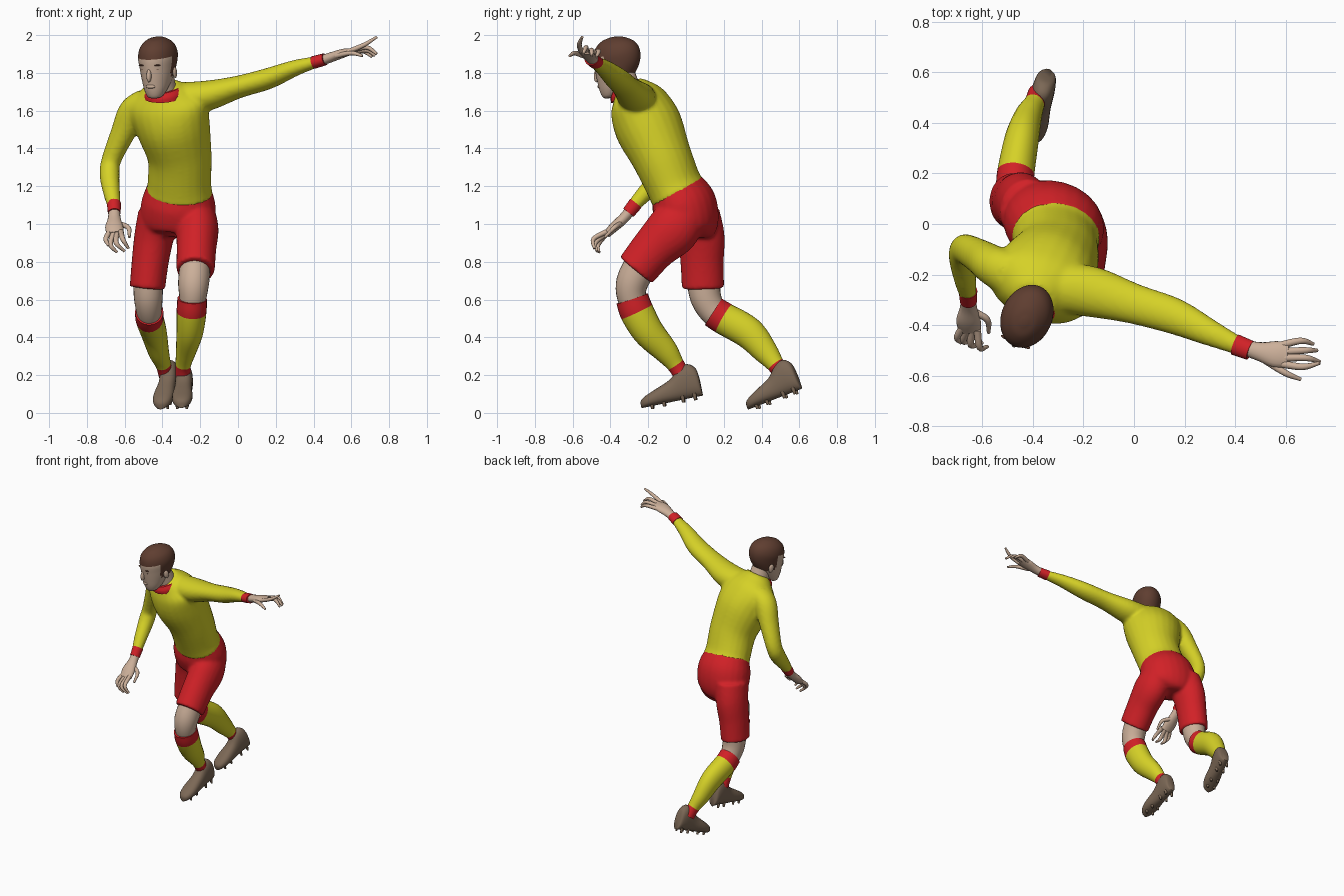
import bpy, bmesh, math
from mathutils import Vector, Matrix

default_cube = bpy.data.objects.get("Cube")
if default_cube:
    bpy.data.objects.remove(default_cube, do_unlink=True)


def material(name, *rgb):
    mat = bpy.data.materials.new(name)
    mat.use_nodes = True
    colour = (*rgb, 1)
    mat.diffuse_color = colour
    shader = mat.node_tree.nodes["Principled BSDF"]
    shader.inputs["Base Color"].default_value = colour
    shader.inputs["Roughness"].default_value = .7
    return mat


YELLOW = material("shirt yellow", .67, .64, .02)
RED = material("shorts red", .64, .015, .02)
SKIN = material("skin", .6, .43, .32)
HAIR = material("hair brown", .115, .048, .03)
LEATHER = material("shoe leather", .2, .138, .092)

LEVEL = Vector((1, 0, 0))           # sideways axis of the legs
FORE = Vector((0, 1, 0))            # sideways axis of the right arm
TURNED = Vector((.955, -.296, 0))   # sideways axis of the twisted trunk
REACH = Vector((.36, .93, 0))       # sideways axis of the reaching arm


def smooth_path(sections, steps):
    """Catmull-Rom interpolation of (x, y, z, half width, half depth)."""
    pts = [Vector(s) for s in sections]
    pts = [2 * pts[0] - pts[1]] + pts + [2 * pts[-1] - pts[-2]]
    out = []
    for a, b, c, d in zip(pts, pts[1:], pts[2:], pts[3:]):
        for i in range(steps):
            t = i / steps
            out.append(b + .5 * t * (c - a + t * (2 * a - 5 * b + 4 * c - d
                       + t * (3 * b - a - 3 * c + d))))
    return out + [pts[-2]]


def loft(bm, sections, side, normal=None, sides=24, steps=5, power=1):
    """Skin elliptical rings along a path and cap both ends."""
    path = smooth_path(sections, steps)
    centres = [Vector(p[:3]) for p in path]
    last = len(path) - 1
    rings = []
    for i, p in enumerate(path):
        along = normal or (centres[min(i + 1, last)] - centres[max(i - 1, 0)]).normalized()
        u = (side - along * side.dot(along)).normalized()
        v = along.cross(u)
        ring = []
        for k in range(sides):
            angle = math.tau * k / sides
            c, s = math.cos(angle), math.sin(angle)
            c = math.copysign(abs(c) ** power, c)
            s = math.copysign(abs(s) ** power, s)
            ring.append(bm.verts.new(centres[i] + u * c * p[3] + v * s * p[4]))
        rings.append(ring)
    for low, high in zip(rings, rings[1:]):
        for k in range(sides):
            j = (k + 1) % sides
            bm.faces.new((low[k], low[j], high[j], high[k]))
    bm.faces.new(rings[0][::-1])
    bm.faces.new(rings[-1])


def finish(name, bm, *mats, matrix=None, blend=0):
    """Turn a bmesh into a smooth object; blend fuses its pieces."""
    bmesh.ops.recalc_face_normals(bm, faces=bm.faces)
    mesh = bpy.data.meshes.new(name)
    bm.to_mesh(mesh)
    bm.free()
    for mat in mats:
        mesh.materials.append(mat)
    mesh.shade_smooth()
    mesh.set_sharp_from_angle(angle=math.radians(50))
    obj = bpy.data.objects.new(name, mesh)
    bpy.context.collection.objects.link(obj)
    if matrix:
        obj.matrix_world = matrix
    if blend:
        remesh = obj.modifiers.new("fuse", "REMESH")
        remesh.mode = "VOXEL"
        remesh.voxel_size = blend
        remesh.use_smooth_shade = True
        relax = obj.modifiers.new("relax", "SMOOTH")
        relax.factor = .5
        relax.iterations = 5
    return obj


def tube(name, mat, sections, side, **options):
    bm = bmesh.new()
    loft(bm, sections, side, **options)
    return finish(name, bm, mat)


# Shirt: trunk and both sleeves fused
bm = bmesh.new()
loft(bm, [(-.31, -.04, 1.16, .18, .15), (-.31, -.07, 1.22, .17, .147),
          (-.31, -.13, 1.36, .172, .158), (-.345, -.2, 1.52, .2, .178),
          (-.375, -.25, 1.64, .21, .15), (-.39, -.285, 1.71, .13, .1),
          (-.395, -.3, 1.74, .08, .07)], TURNED)
loft(bm, [(-.3, -.25, 1.66, .1, .09), (-.16, -.27, 1.68, .1, .08),
          (0, -.316, 1.725, .08, .06), (.16, -.365, 1.77, .072, .056),
          (.3, -.43, 1.825, .053, .043), (.42, -.485, 1.86, .036, .03)], REACH)
loft(bm, [(-.49, -.2, 1.65, .09, .07), (-.555, -.165, 1.59, .08, .08),
          (-.61, -.13, 1.48, .07, .065), (-.67, -.1, 1.34, .06, .052),
          (-.68, -.13, 1.26, .056, .053), (-.668, -.22, 1.16, .044, .044),
          (-.655, -.285, 1.09, .034, .034)], FORE)
finish("shirt", bm, YELLOW, blend=.011)

# Red trim of the shirt
tube("left_wristband", RED, [(.4, -.477, 1.855, .042, .034), (.46, -.5, 1.872, .039, .032)], REACH)
tube("right_wristband", RED, [(-.657, -.265, 1.11, .038, .037), (-.655, -.305, 1.06, .035, .034)], FORE)
tube("collar", RED, [(-.39, -.292, 1.675, .108, .11), (-.392, -.3, 1.7, .104, .104),
                     (-.395, -.308, 1.722, .088, .088)], TURNED)

# Shorts: pelvis and two trouser legs fused
bm = bmesh.new()
loft(bm, [(-.31, -.05, 1.2, .17, .14), (-.315, -.01, 1.1, .2, .17),
          (-.325, .02, .98, .19, .15), (-.325, .02, .93, .1, .09)], TURNED)
loft(bm, [(-.22, 0, 1.06, .1, .12), (-.215, -.07, .97, .112, .14),
          (-.22, -.17, .87, .105, .12), (-.225, -.265, .755, .102, .11)], LEVEL)
loft(bm, [(-.42, .05, 1.05, .11, .13), (-.445, .08, .93, .105, .125),
          (-.465, .085, .8, .098, .115), (-.48, .09, .66, .094, .112)], LEVEL)
finish("shorts", bm, RED, blend=.011)

# Knees
tube("left_knee", SKIN, [(-.225, -.23, .8, .08, .09), (-.235, -.285, .69, .082, .085),
                         (-.24, -.285, .6, .07, .075), (-.25, -.24, .52, .06, .07)], LEVEL)
tube("right_knee", SKIN, [(-.475, .09, .72, .08, .09), (-.475, .105, .61, .076, .082),
                          (-.47, .15, .53, .066, .073), (-.46, .22, .48, .06, .07)], LEVEL)

# Socks: red turn-over and ankle band chosen by ring position
STEPS, SIDES = 6, 24


def sock(name, sections):
    obj = tube(name, YELLOW, sections, LEVEL, steps=STEPS, sides=SIDES)
    obj.data.materials.append(RED)
    rings = STEPS * (len(sections) - 1)
    for face in obj.data.polygons:
        ring = face.index // SIDES
        face.material_index = int(ring < STEPS or ring >= rings - STEPS)


sock("left_sock", [(-.243, -.285, .605, .078, .087), (-.246, -.26, .535, .079, .09),
                   (-.255, -.2, .43, .071, .083), (-.275, -.11, .33, .054, .066),
                   (-.29, -.055, .255, .041, .047), (-.292, -.02, .2, .04, .045)])
sock("right_sock", [(-.47, .145, .535, .075, .083), (-.468, .2, .5, .074, .085),
                    (-.445, .33, .425, .068, .084), (-.42, .42, .325, .055, .066),
                    (-.395, .475, .255, .041, .047), (-.38, .515, .2, .04, .045)])


# Shoes: tapering body with studs under the sole
def shoe(name, heel, toe):
    heel, toe = Vector(heel), Vector(toe)
    ahead = (toe - heel).normalized()
    side = ahead.cross(Vector((0, 0, 1))).normalized()
    up = side.cross(ahead)
    profile = [(-.03, .02, .1), (0, .037, .15), (.12, .045, .18), (.28, .046, .165),
               (.45, .047, .118), (.7, .054, .085), (.88, .047, .062), (.97, .03, .045), (1, .012, .03)]
    sections = [(*(heel.lerp(toe, t) + up * h / 2), w, h / 2) for t, w, h in profile]
    bm = bmesh.new()
    loft(bm, sections, side, normal=ahead, steps=3, power=.85)
    for t in (.1, .3, .62, .82):
        for offset in (-.025, .025):
            spot = heel.lerp(toe, t) + side * offset
            loft(bm, [(*(spot - up * .016), .007, .007), (*(spot + up * .02), .012, .012)],
                 side, sides=8, steps=1)
    finish(name, bm, LEATHER)


shoe("left_shoe", (-.28, .08, .09), (-.3, -.235, .025))
shoe("right_shoe", (-.34, .605, .125), (-.41, .33, .018))


# Hands: flat palm with five bent fingers
def hand(name, palm, fingers, side):
    bm = bmesh.new()
    loft(bm, palm, side, sides=16)
    for base, knuckle, tip in fingers:
        loft(bm, [(*base, .015, .014), (*knuckle, .013, .012), (*tip, .007, .007)],
             side + Vector((0, 0, .2)), sides=10)
    finish(name, bm, SKIN)


hand("left_hand",
     [(.44, -.49, 1.865, .03, .027), (.5, -.505, 1.885, .038, .026),
      (.56, -.515, 1.905, .052, .023), (.61, -.52, 1.915, .045, .016)],
     [((.59, -.555, 1.915), (.67, -.565, 1.95), (.735, -.55, 1.99)),
      ((.59, -.53, 1.915), (.68, -.53, 1.935), (.735, -.545, 1.9)),
      ((.59, -.505, 1.91), (.68, -.5, 1.92), (.725, -.5, 1.89)),
      ((.58, -.48, 1.905), (.66, -.462, 1.915), (.71, -.475, 1.885)),
      ((.52, -.54, 1.89), (.6, -.59, 1.905), (.66, -.615, 1.89))], REACH)
hand("right_hand",
     [(-.655, -.28, 1.09, .028, .028), (-.655, -.33, 1.03, .034, .028),
      (-.655, -.38, .985, .048, .026), (-.65, -.42, .945, .044, .02)],
     [((-.68, -.41, .96), (-.7, -.45, .92), (-.685, -.47, .885)),
      ((-.66, -.42, .95), (-.675, -.465, .89), (-.64, -.46, .85)),
      ((-.64, -.42, .95), (-.645, -.48, .9), (-.6, -.47, .855)),
      ((-.62, -.42, .96), (-.61, -.49, .92), (-.58, -.485, .87)),
      ((-.625, -.35, 1), (-.58, -.38, .98), (-.575, -.43, .93))], LEVEL)

# Neck and head: hairline chosen by height and depth
tube("neck", SKIN, [(-.39, -.29, 1.66, .075, .075), (-.4, -.32, 1.74, .068, .07),
                    (-.415, -.35, 1.82, .065, .07)], TURNED)
POSE = (Matrix.Translation((-.422, -.362, 1.845))
        @ Matrix.Rotation(-.42, 4, "Z") @ Matrix.Rotation(.2, 4, "X"))
bm = bmesh.new()
loft(bm, [(0, -.075, -.165, .022, .022), (0, -.07, -.155, .042, .045),
          (0, -.05, -.12, .062, .075), (0, -.025, -.07, .078, .103),
          (0, -.003, -.01, .092, .125), (0, .005, .05, .1, .13),
          (0, .005, .1, .086, .112), (0, 0, .135, .05, .065), (0, 0, .147, .012, .015)],
     LEVEL, normal=Vector((0, 0, 1)), sides=48, steps=6)
for face in bm.faces:
    _, y, z = face.calc_center_median()
    face.material_index = int(z > .052 or (y > -.035 and z > -.065) or (y > .02 and z > -.1))
finish("head", bm, SKIN, HAIR, matrix=POSE)


def feature(name, mat, place, size, roll=0):
    bm = bmesh.new()
    bmesh.ops.create_uvsphere(bm, u_segments=16, v_segments=10, radius=1)
    shape = Matrix.Translation(place) @ Matrix.Rotation(roll, 4, "X") @ Matrix.Diagonal((*size, 1))
    finish(name, bm, mat, matrix=POSE @ shape)


feature("nose", SKIN, (0, -.13, -.035), (.013, .017, .035), -.25)
feature("lips", SKIN, (0, -.122, -.095), (.027, .012, .011))
for label, sign in (("left", 1), ("right", -1)):
    feature(label + "_eyebrow", HAIR, (sign * .04, -.113, .018), (.023, .008, .004))
    feature(label + "_eye", HAIR, (sign * .038, -.111, -.006), (.011, .005, .003))
    feature(label + "_ear", SKIN, (sign * .09, .005, -.045), (.01, .02, .03))
